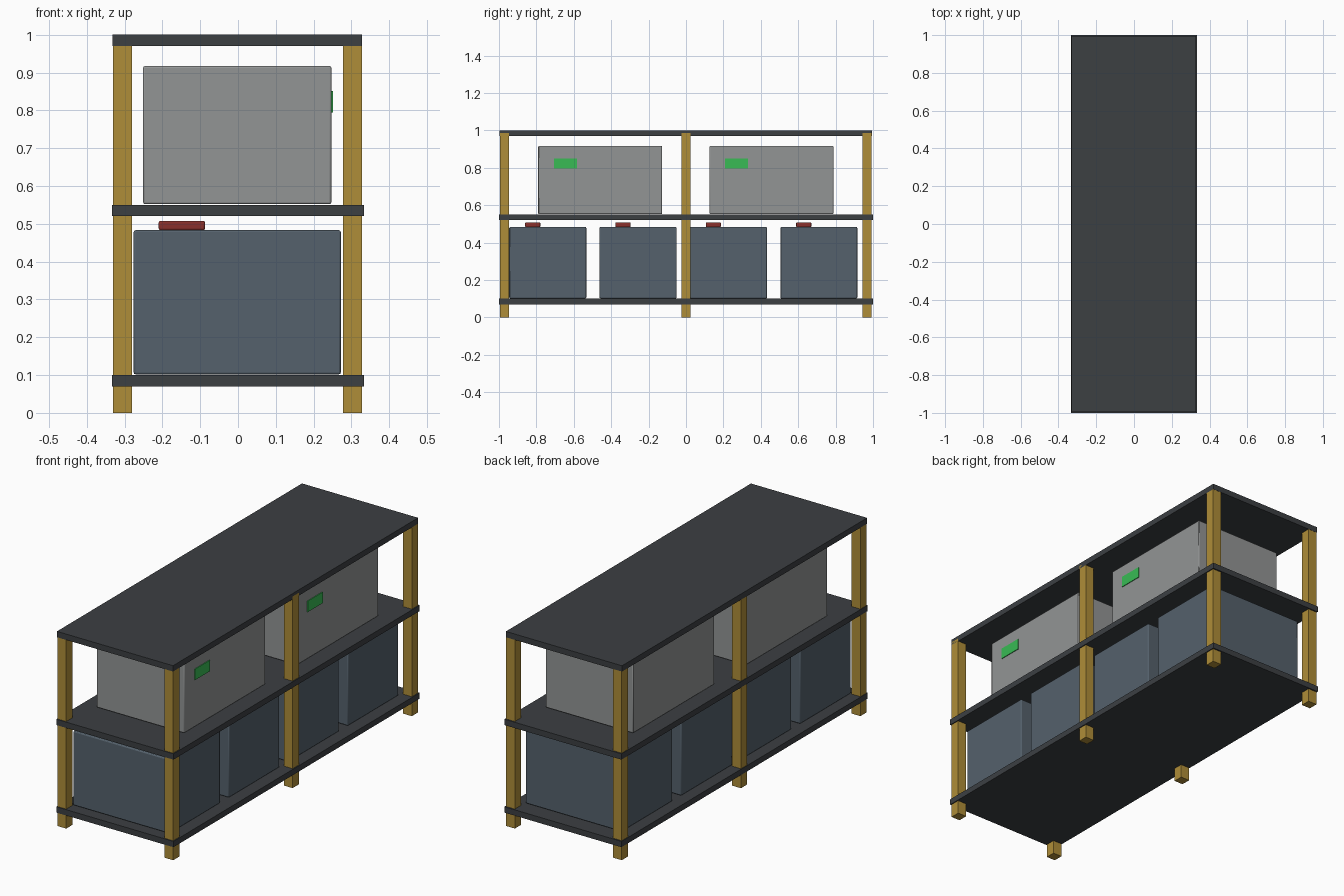
import bpy

if "Cube" in bpy.data.objects:
    bpy.data.objects.remove(bpy.data.objects["Cube"])


def material(name, rgb):
    m = bpy.data.materials.new(name)
    m.diffuse_color = (*rgb, 1)
    m.use_nodes = True
    m.node_tree.nodes["Principled BSDF"].inputs["Base Color"].default_value = m.diffuse_color
    return m


WOOD = material("wood", (0.43, 0.27, 0.04))
DARK = material("dark_board", (0.045, 0.05, 0.055))
LIGHT = material("light_grey", (0.29, 0.30, 0.30))
BLUE = material("blue_grey", (0.09, 0.12, 0.15))
GREEN = material("green", (0.04, 0.5, 0.09))
RED = material("red", (0.25, 0.03, 0.025))


def box(name, x, y, z, mat, bevel=0.0):
    """Box from (min, max) pairs on each axis, with an optional edge bevel."""
    bpy.ops.mesh.primitive_cube_add(size=1, location=[(a + b) / 2 for a, b in (x, y, z)])
    ob = bpy.context.object
    ob.name = name
    ob.scale = [b - a for a, b in (x, y, z)]
    bpy.ops.object.transform_apply(location=False, rotation=False, scale=True)
    ob.data.materials.append(mat)
    if bevel:
        mod = ob.modifiers.new("bevel", 'BEVEL')
        mod.width = bevel
        mod.segments = 2
        bpy.ops.object.shade_smooth_by_angle()
    return ob


# Six wooden posts
for x in (-0.305, 0.303):
    for y in (-0.97, 0, 0.968):
        box("post", (x - 0.025, x + 0.025), (y - 0.025, y + 0.025), (0, 0.985), WOOD)

# Three shelf boards; the top one is slightly smaller
box("bottom_shelf", (-0.333, 0.333), (-1, 1), (0.07, 0.10), DARK)
box("middle_shelf", (-0.333, 0.333), (-1, 1), (0.52, 0.55), DARK)
box("top_shelf", (-0.332, 0.328), (-0.996, 0.994), (0.97, 1.0), DARK)

# Upper units with a green display on the right side
for y in (-0.79, 0.126):
    box("upper_unit", (-0.251, 0.247), (y, y + 0.662), (0.552, 0.917), LIGHT, 0.005)
    box("display", (0.24, 0.251), (y + 0.083, y + 0.206), (0.795, 0.851), GREEN)

# Lower units with a red handle on top
for y in (-0.945, -0.462, 0.021, 0.504):
    box("lower_unit", (-0.276, 0.272), (y, y + 0.412), (0.102, 0.483), BLUE, 0.005)
    box("handle", (-0.21, -0.087), (y + 0.085, y + 0.166), (0.483, 0.508), RED, 0.005)
